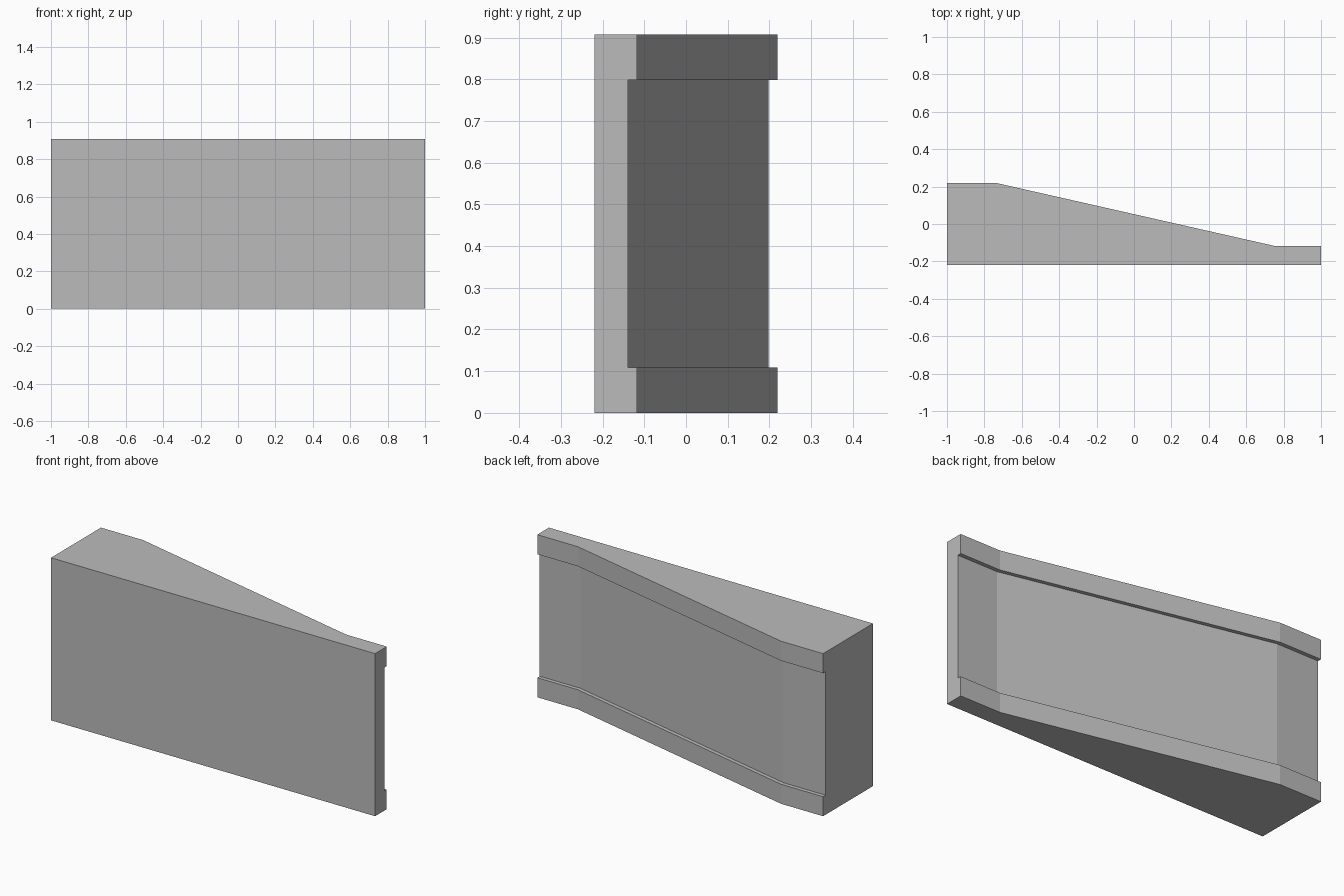
import bpy
import bmesh

cube = bpy.data.objects.get("Cube")
if cube:
    bpy.data.objects.remove(cube, do_unlink=True)

# Overall sizes
HEIGHT = 0.907
LIP = 0.109
FRONT = -0.22
RECESS = 0.022

# Stations along the length: (x, y of the back rim)
STATIONS = [(-1, 0.22), (-0.74, 0.22), (0.75, -0.117), (1, -0.117)]


def section(bm, x, back):
    """Channel-shaped slice: flat front, rims at top and bottom of the back."""
    inner = back - RECESS
    outline = [(FRONT, 0), (back, 0), (back, LIP), (inner, LIP),
               (inner, HEIGHT - LIP), (back, HEIGHT - LIP),
               (back, HEIGHT), (FRONT, HEIGHT)]
    return [bm.verts.new((x, y, z)) for y, z in outline]


# Grey material
grey = bpy.data.materials.new("light grey")
colour = (0.5, 0.5, 0.5, 1)
grey.diffuse_color = colour
grey.use_nodes = True
grey.node_tree.nodes["Principled BSDF"].inputs["Base Color"].default_value = colour

# Tapered block, lofted through the slices and capped at both ends
bm = bmesh.new()
rings = [section(bm, x, back) for x, back in STATIONS]
for a, b in zip(rings, rings[1:]):
    for i in range(len(a)):
        j = (i + 1) % len(a)
        bm.faces.new((a[i], a[j], b[j], b[i]))
bm.faces.new(rings[0])
bm.faces.new(rings[-1])
bmesh.ops.recalc_face_normals(bm, faces=bm.faces)

mesh = bpy.data.meshes.new("tapered_panel")
bm.to_mesh(mesh)
bm.free()
mesh.materials.append(grey)
panel = bpy.data.objects.new("tapered_panel", mesh)
bpy.context.collection.objects.link(panel)
